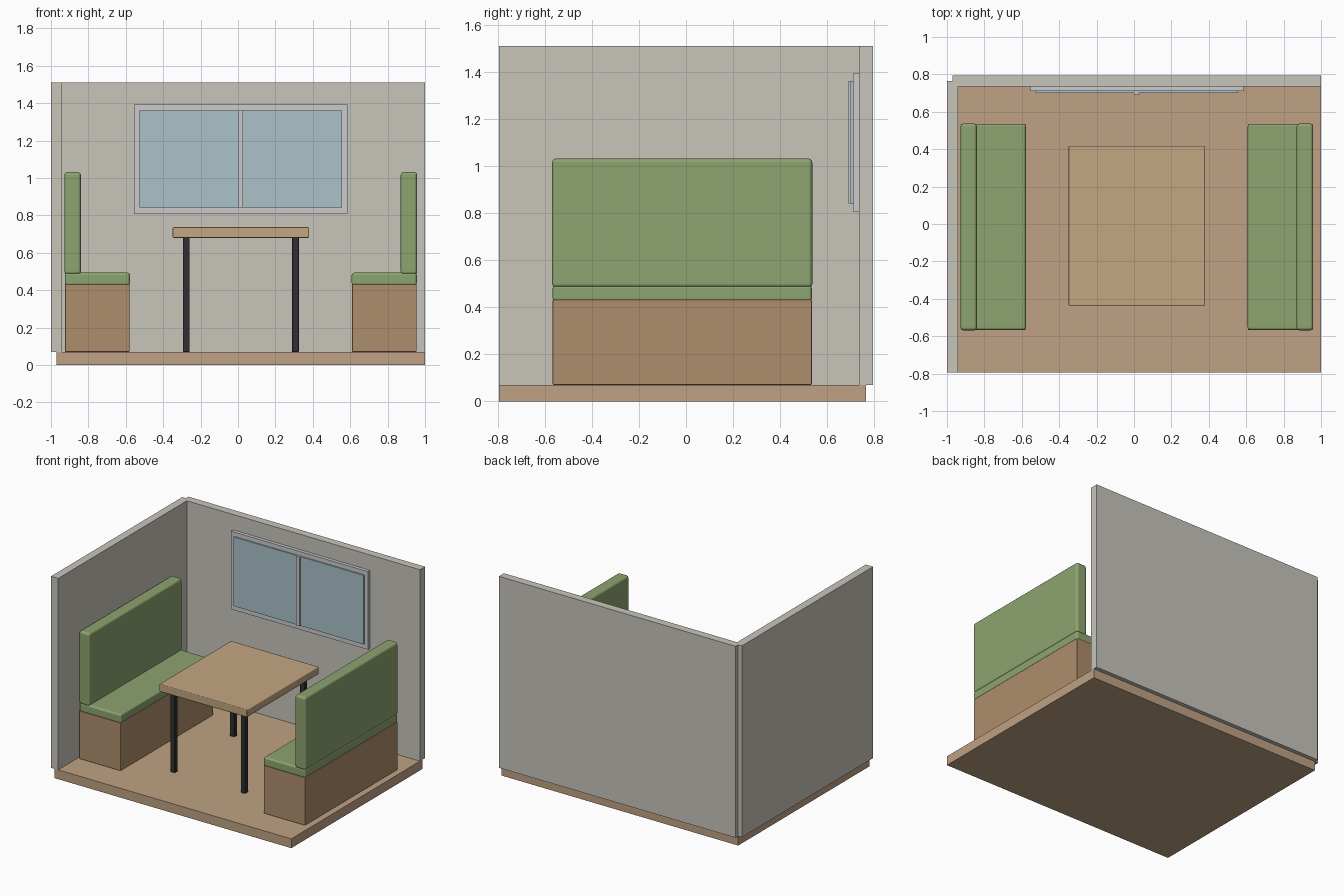
import bpy

if "Cube" in bpy.data.objects:
    bpy.data.objects.remove(bpy.data.objects["Cube"])


def material(name, rgb):
    m = bpy.data.materials.new(name)
    m.diffuse_color = (*rgb, 1)
    m.use_nodes = True
    m.node_tree.nodes["Principled BSDF"].inputs["Base Color"].default_value = m.diffuse_color
    return m


PLASTER = material("plaster", (0.58, 0.56, 0.50))
FLOOR = material("floor_wood", (0.52, 0.36, 0.23))
WOOD = material("bench_wood", (0.42, 0.27, 0.15))
TABLE = material("table_wood", (0.55, 0.38, 0.22))
GREEN = material("green_fabric", (0.27, 0.37, 0.16))
METAL = material("dark_metal", (0.03, 0.03, 0.03))
FRAME = material("window_white", (0.62, 0.64, 0.64))
GLASS = material("window_glass", (0.40, 0.54, 0.58))


def box(name, x, y, z, mat, bevel=0, segments=3):
    """Box from (min, max) ranges, with optional rounded edges."""
    lo, hi = zip(x, y, z)
    bpy.ops.mesh.primitive_cube_add(size=1, location=[(a + b) / 2 for a, b in zip(lo, hi)])
    ob = bpy.context.object
    ob.name = name
    ob.scale = [b - a for a, b in zip(lo, hi)]
    bpy.ops.object.transform_apply(location=False, rotation=False, scale=True)
    ob.data.materials.append(mat)
    if bevel:
        bpy.ops.object.shade_smooth_by_angle()
        mod = ob.modifiers.new("rounded_edges", 'BEVEL')
        mod.width = bevel
        mod.segments = segments
        mod.harden_normals = True
    return ob


# Room shell: the walls overhang the floor slightly
box("floor", (-0.97, 1.0), (-0.795, 0.765), (0, 0.07), FLOOR)
box("left_wall", (-1.0, -0.94), (-0.795, 0.765), (0.07, 1.51), PLASTER)
box("back_wall", (-0.97, 1.0), (0.735, 0.795), (0.07, 1.51), PLASTER)

# Window on the back wall
box("window_frame", (-0.555, 0.585), (0.71, 0.74), (0.807, 1.394), FRAME)
box("window_glass", (-0.527, 0.555), (0.70, 0.72), (0.842, 1.362), GLASS)
box("window_mullion", (0.0, 0.028), (0.69, 0.715), (0.842, 1.362), FRAME)

# Two facing benches, mirrored about x = 0.015
CX = 0.015
BENCH_Y = (-0.567, 0.535)
for side, s in (("left", -1), ("right", 1)):
    def span(a, b):
        return tuple(sorted((CX + s * a, CX + s * b)))
    box(side + "_bench_base", span(0.595, 0.94), BENCH_Y, (0.07, 0.432), WOOD, 0.005, 2)
    box(side + "_seat_cushion", span(0.593, 0.941), BENCH_Y, (0.425, 0.494), GREEN, 0.014)
    box(side + "_backrest", span(0.855, 0.943), (-0.569, 0.537), (0.484, 1.032), GREEN, 0.017)

# Table with four square legs
box("table_top", (-0.35, 0.38), (-0.437, 0.417), (0.68, 0.737), TABLE, 0.006, 2)
for xn, x in (("left", -0.277), ("right", 0.307)):
    for yn, y in (("front", -0.363), ("back", 0.343)):
        box(f"{yn}_{xn}_table_leg", (x - 0.018, x + 0.018), (y - 0.018, y + 0.018),
            (0.07, 0.685), METAL, 0.003, 2)
